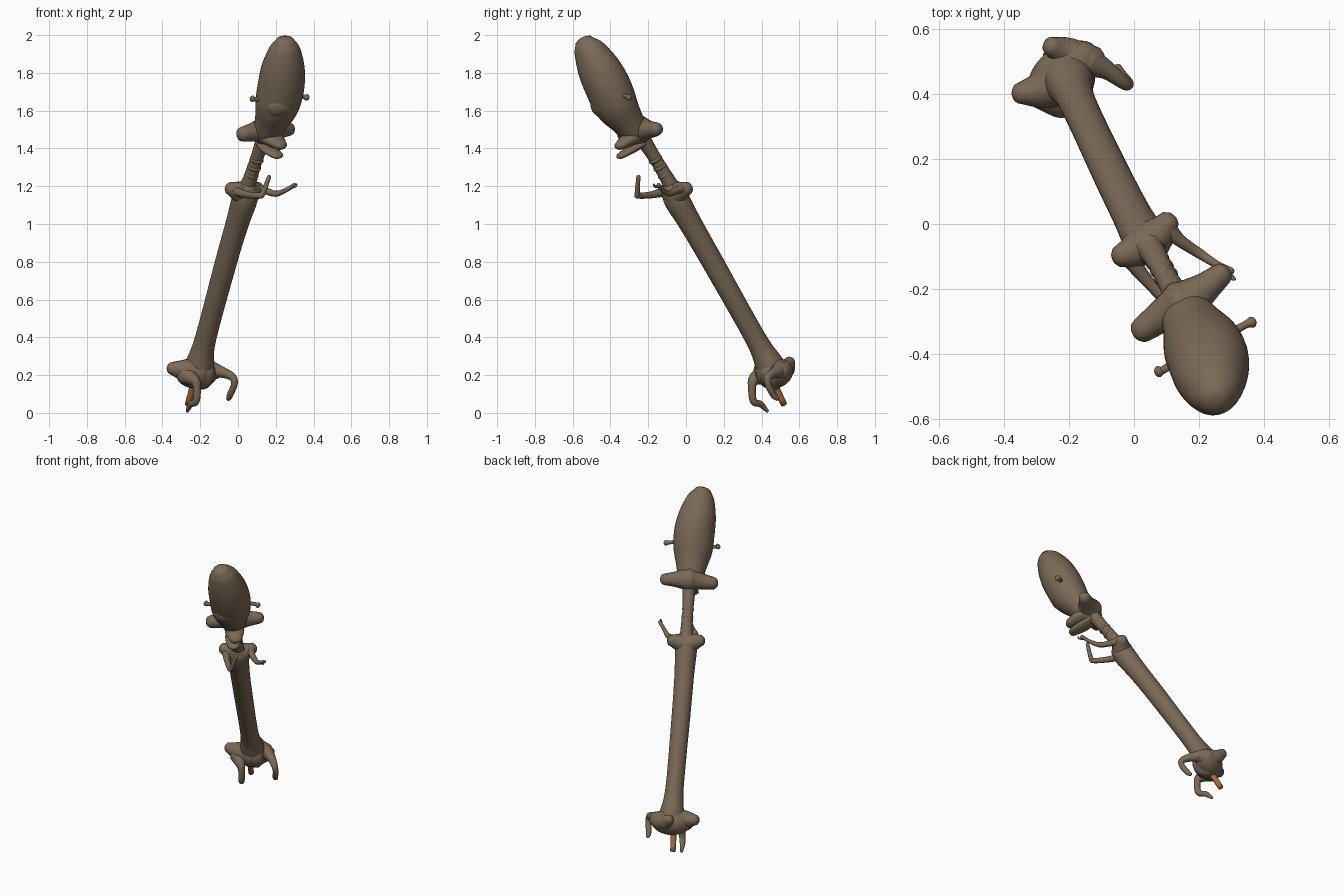
import bpy, bmesh, math
from mathutils import Vector, Matrix

# Leaning body frame: up along the body, side across it, front towards the belly
UP = Vector((0.235, -0.475, 0.847)).normalized()
SIDE = Vector((0.81, 0.58, 0.1)).normalized()
FRONT = SIDE.cross(UP).normalized()


def material(name, rgb):
    m = bpy.data.materials.new(name)
    m.diffuse_color = (*rgb, 1)
    return m


BROWN = material("brown_skin", (0.195, 0.14, 0.094))
ORANGE = material("orange_brown", (0.36, 0.145, 0.055))


def finish(name, bm, mat):
    bmesh.ops.recalc_face_normals(bm, faces=bm.faces)
    for f in bm.faces:
        f.smooth = True
    me = bpy.data.meshes.new(name)
    bm.to_mesh(me)
    bm.free()
    me.materials.append(mat)
    ob = bpy.data.objects.new(name, me)
    bpy.context.collection.objects.link(ob)
    return ob


def spline(keys, steps):
    """Catmull-Rom through (x, y, z, radius) keys."""
    k = [Vector(p) for p in keys]
    k = [2 * k[0] - k[1]] + k + [2 * k[-1] - k[-2]]
    out = []
    for i in range(1, len(k) - 2):
        a, b, c, d = k[i - 1:i + 3]
        for j in range(steps):
            t = j / steps
            out.append(0.5 * (2 * b + (c - a) * t + (2 * a - 5 * b + 4 * c - d) * t * t
                              + (3 * b - a - 3 * c + d) * t ** 3))
    return out + [k[-2]]


def tube(name, keys, mat=BROWN, sides=20, steps=5, depth=1.0, across=SIDE, caps=0.8):
    """Swept tube with changing radius; caps sets how far the rounded ends bulge."""
    path = [(p.xyz, max(p.w, 0.002)) for p in spline(keys, steps)]
    dirs = []
    for i in range(len(path)):
        dirs.append((path[min(i + 1, len(path) - 1)][0] - path[max(i - 1, 0)][0]).normalized())
    rings = [(p, r, d) for (p, r), d in zip(path, dirs)]
    if caps:
        (p0, r0, d0), (p1, r1, d1) = rings[0], rings[-1]
        arc = [math.radians(a) for a in (30, 60, 80)]
        rings = ([(p0 - d0 * r0 * caps * math.sin(a), r0 * math.cos(a), d0) for a in reversed(arc)]
                 + rings
                 + [(p1 + d1 * r1 * caps * math.sin(a), r1 * math.cos(a), d1) for a in arc])
    bm = bmesh.new()
    loops = []
    ref = across
    for p, r, d in rings:
        u = ref - d * ref.dot(d)
        if u.length < 0.05:
            u = d.orthogonal()
        u.normalize()
        ref = u
        v = d.cross(u)
        loops.append([bm.verts.new(p + u * r * math.cos(a) + v * r * depth * math.sin(a))
                      for a in (2 * math.pi * i / sides for i in range(sides))])
    for a, b in zip(loops, loops[1:]):
        for i in range(sides):
            j = (i + 1) % sides
            bm.faces.new((a[i], a[j], b[j], b[i]))
    bm.faces.new(loops[0])
    bm.faces.new(loops[-1])
    return finish(name, bm, mat)


def blob(name, loc, size, mat=BROWN):
    """Ellipsoid sized along side, front and up of the body frame."""
    bm = bmesh.new()
    bmesh.ops.create_uvsphere(bm, u_segments=24, v_segments=14, radius=1)
    frame = Matrix((SIDE, FRONT, UP)).transposed().to_4x4()
    bm.transform(Matrix.Translation(loc) @ frame @ Matrix.Diagonal((*size, 1)))
    return finish(name, bm, mat)


# Long torso, flared at both ends
tube("torso", [(-0.21, 0.47, 0.2, 0.085), (-0.2, 0.435, 0.27, 0.074), (-0.17, 0.365, 0.4, 0.056),
               (-0.063, 0.14, 0.8, 0.058), (-0.005, 0.025, 1.0, 0.061), (0.035, -0.05, 1.13, 0.068),
               (0.048, -0.075, 1.19, 0.054)], sides=28)

# Neck with a few skin folds
tube("neck", [(0.04, -0.06, 1.17, 0.045), (0.068, -0.105, 1.25, 0.037), (0.1, -0.165, 1.35, 0.034),
              (0.14, -0.235, 1.46, 0.042)], sides=24)
for i, t in enumerate((0.2, 0.45, 0.7)):
    c = Vector((0.062, -0.095, 1.23)).lerp(Vector((0.115, -0.19, 1.39)), t)
    blob(f"neck_fold_{i + 1}", c, (0.038, 0.038, 0.02))

# Head: narrow face swelling into a tall egg-shaped cranium
tube("cranium", [(0.138, -0.235, 1.44, 0.045), (0.153, -0.265, 1.48, 0.074), (0.18, -0.315, 1.55, 0.094),
                 (0.207, -0.37, 1.63, 0.12), (0.228, -0.415, 1.73, 0.126), (0.238, -0.46, 1.82, 0.118),
                 (0.245, -0.5, 1.895, 0.097), (0.248, -0.525, 1.938, 0.077), (0.249, -0.54, 1.966, 0.053)],
     sides=36, depth=0.95, caps=0.45)
blob("brow", (0.235, -0.425, 1.63), (0.1, 0.066, 0.08))

# Ears, thick at the root with rounded ends
tube("left_ear", [(0.15, -0.25, 1.5, 0.078), (0.085, -0.285, 1.488, 0.052), (0.025, -0.327, 1.475, 0.04)],
     across=UP)
tube("right_ear", [(0.15, -0.25, 1.5, 0.078), (0.215, -0.2, 1.5, 0.05), (0.27, -0.155, 1.502, 0.036)],
     across=UP)

# Open mouth: snout above, jaw below
tube("snout", [(0.155, -0.265, 1.465, 0.062), (0.197, -0.315, 1.44, 0.058), (0.222, -0.343, 1.42, 0.042)],
     depth=0.6)
tube("lower_jaw", [(0.135, -0.235, 1.425, 0.045), (0.167, -0.29, 1.395, 0.05), (0.203, -0.337, 1.366, 0.04)],
     depth=0.45)

# Small eye stalks with a flattened tip
tube("left_eye_stalk", [(0.13, -0.425, 1.66, 0.014), (0.09, -0.45, 1.66, 0.012), (0.077, -0.455, 1.663, 0.018)],
     sides=12)
tube("right_eye_stalk", [(0.3, -0.335, 1.68, 0.014), (0.345, -0.31, 1.675, 0.012), (0.363, -0.303, 1.67, 0.018)],
     sides=12)

# Shoulders
tube("left_shoulder", [(0.04, -0.06, 1.155, 0.068), (-0.005, -0.085, 1.175, 0.052), (-0.04, -0.098, 1.188, 0.036)],
     across=UP)
tube("right_shoulder", [(0.045, -0.06, 1.155, 0.068), (0.08, -0.025, 1.175, 0.052), (0.104, 0.005, 1.188, 0.036)],
     across=UP)

# Thin bent arms with small fingers
tube("left_arm", [(-0.02, -0.1, 1.175, 0.028), (0.045, -0.18, 1.155, 0.019), (0.112, -0.25, 1.15, 0.016),
                  (0.13, -0.258, 1.16, 0.014), (0.165, -0.252, 1.25, 0.011)], sides=14)
tube("right_arm", [(0.1, -0.01, 1.19, 0.03), (0.14, -0.05, 1.178, 0.02), (0.2, -0.09, 1.16, 0.016),
                   (0.255, -0.125, 1.18, 0.012), (0.3, -0.145, 1.207, 0.011)], sides=14)
tube("right_finger", [(0.28, -0.135, 1.195, 0.008), (0.303, -0.165, 1.2, 0.007), (0.31, -0.17, 1.21, 0.005)],
     sides=10)

# Pelvis and hip knobs
blob("pelvis", (-0.215, 0.467, 0.21), (0.125, 0.082, 0.08))
tube("left_hip", [(-0.22, 0.45, 0.215, 0.088), (-0.285, 0.415, 0.225, 0.06), (-0.35, 0.403, 0.236, 0.034)],
     across=UP)
tube("right_hip", [(-0.2, 0.46, 0.21, 0.088), (-0.165, 0.505, 0.22, 0.064), (-0.125, 0.505, 0.22, 0.045)],
     across=UP)
tube("rear_hump", [(-0.16, 0.505, 0.22, 0.055), (-0.215, 0.53, 0.235, 0.048), (-0.255, 0.548, 0.27, 0.03)],
     across=UP)

# Bent legs ending in hooked feet
tube("left_leg", [(-0.28, 0.4, 0.2, 0.05), (-0.235, 0.36, 0.175, 0.032), (-0.218, 0.35, 0.14, 0.022),
                  (-0.222, 0.357, 0.062, 0.019), (-0.25, 0.395, 0.046, 0.017), (-0.268, 0.43, 0.01, 0.009)],
     sides=16)
tube("right_leg", [(-0.14, 0.5, 0.225, 0.05), (-0.085, 0.475, 0.215, 0.03), (-0.03, 0.435, 0.19, 0.021),
                   (-0.02, 0.435, 0.15, 0.018), (-0.042, 0.463, 0.095, 0.017), (-0.05, 0.483, 0.075, 0.012)],
     sides=16)

# Short coloured peg under the pelvis
tube("tail_peg", [(-0.225, 0.45, 0.19, 0.019), (-0.265, 0.52, 0.042, 0.017)], ORANGE, sides=16, caps=0)
